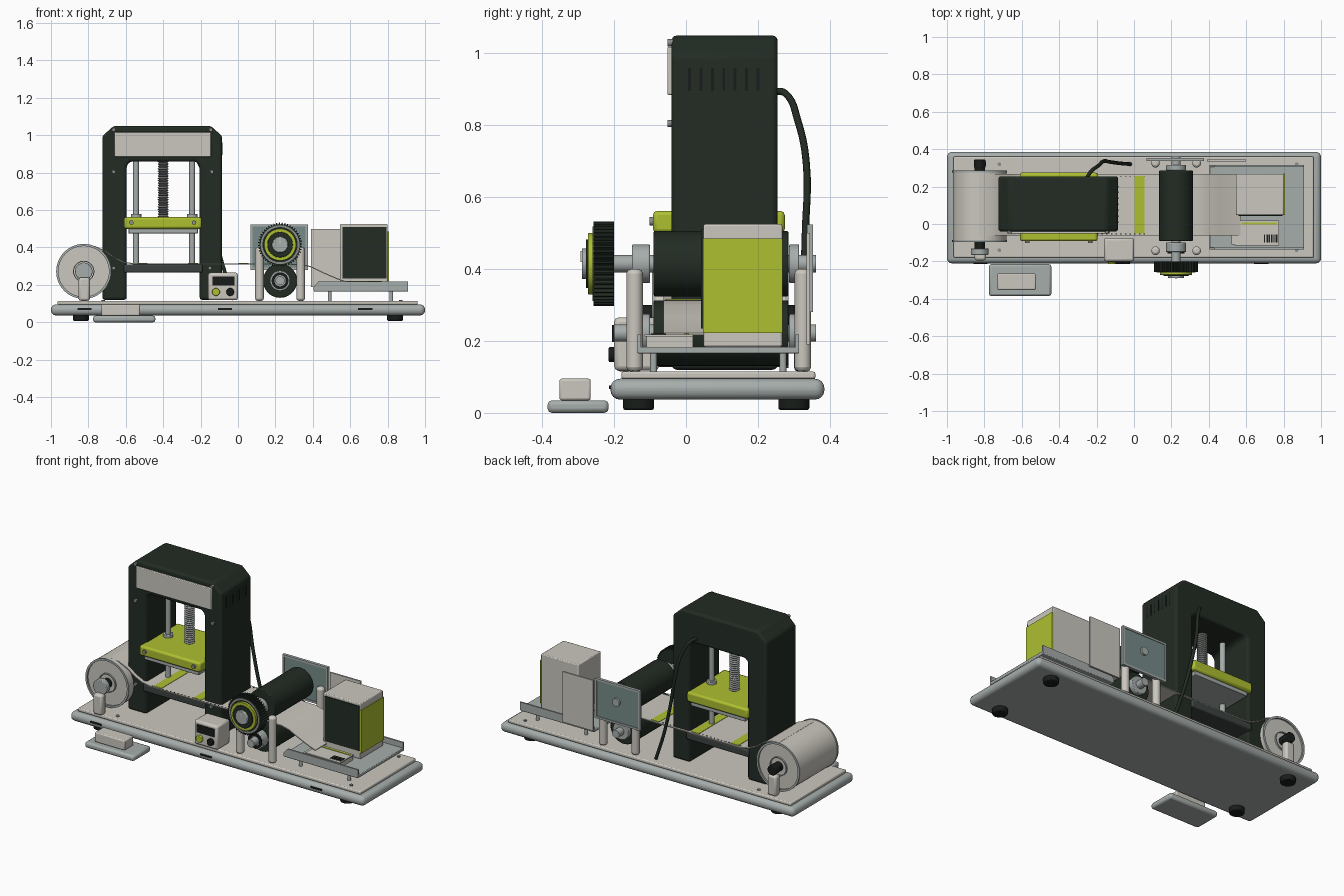
import bpy, bmesh, math
from mathutils import Matrix, Vector

if "Cube" in bpy.data.objects:
    bpy.data.objects.remove(bpy.data.objects["Cube"])

COLORS = {
    "dark_green": (.016, .025, .017), "warm_white": (.60, .575, .52), "cool_grey": (.38, .42, .41),
    "lime": (.42, .52, .03), "teal_grey": (.18, .26, .25), "rubber": (.009, .012, .010),
    "bed_grey": (.045, .055, .05), "steel": (.25, .27, .26),
}
MATS = {}
for n, c in COLORS.items():
    MATS[n] = bpy.data.materials.new(n)
    MATS[n].diffuse_color = (*c, 1)


def finish(name, bm, mat, bevel=0, seg=2):
    bmesh.ops.recalc_face_normals(bm, faces=bm.faces)
    me = bpy.data.meshes.new(name)
    for f in bm.faces:
        f.smooth = True
    bm.to_mesh(me)
    bm.free()
    me.set_sharp_from_angle(angle=math.radians(32))
    me.materials.append(MATS[mat])
    ob = bpy.data.objects.new(name, me)
    bpy.context.collection.objects.link(ob)
    if bevel:
        m = ob.modifiers.new("bevel", "BEVEL")
        m.width, m.segments, m.limit_method = bevel, seg, "ANGLE"
        m.angle_limit = math.radians(40)
    return ob


def box(name, x, y, z, mat, bevel=0, seg=2):
    bm = bmesh.new()
    bmesh.ops.create_cube(bm, size=1)
    for v in bm.verts:
        v.co = [r[0] + (c + .5) * (r[1] - r[0]) for c, r in zip(v.co, (x, y, z))]
    return finish(name, bm, mat, bevel, seg)


def cyl(name, axis, at, span, r, mat, bevel=0, n=32):
    """Cylinder along y or z; at = the two other coordinates."""
    bm = bmesh.new()
    bmesh.ops.create_cone(bm, cap_ends=True, segments=n, radius1=r, radius2=r, depth=span[1] - span[0])
    mid = sum(span) / 2
    if axis == "y":
        bmesh.ops.rotate(bm, verts=bm.verts, matrix=Matrix.Rotation(math.pi / 2, 3, "X"))
        c = (at[0], mid, at[1])
    else:
        c = (at[0], at[1], mid)
    bmesh.ops.translate(bm, verts=bm.verts, vec=c)
    return finish(name, bm, mat, bevel)


def prism(name, pts, y, mat, bevel=0, seg=2):
    """Extrude an xz outline along y."""
    bm = bmesh.new()
    f = bm.faces.new([bm.verts.new((p[0], y[0], p[1])) for p in pts])
    ex = bmesh.ops.extrude_face_region(bm, geom=[f])["geom"]
    bmesh.ops.translate(bm, verts=[v for v in ex if isinstance(v, bmesh.types.BMVert)], vec=(0, y[1] - y[0], 0))
    return finish(name, bm, mat, bevel, seg)


def ring(name, at, y, r0, r1, mat, n=40):
    """Flat-sided ring around a y axis."""
    bm = bmesh.new()
    sec = [(r0, y[0]), (r1, y[0]), (r1, y[1]), (r0, y[1])]
    rows = [[bm.verts.new((at[0] + r * math.cos(a), yy, at[1] + r * math.sin(a))) for r, yy in sec]
            for a in (2 * math.pi * i / n for i in range(n))]
    for i in range(n):
        p, q = rows[i], rows[(i + 1) % n]
        for j in range(4):
            bm.faces.new((p[j], p[(j + 1) % 4], q[(j + 1) % 4], q[j]))
    return finish(name, bm, mat)


# Base, deck, feet and edge slots
box("base", (-1, 1), (-.21, .385), (.037, .095), "cool_grey", .026, 4)
box("deck", (-.965, .96), (-.18, .36), (.094, .115), "warm_white", .006)
for x in (-.84, .84):
    for y in (-.132, .3):
        cyl("foot", "z", (x, y), (.008, .045), .043, "rubber", .006)
for x in (-.82, -.07, .68):
    box("edge_slot", (x - .038, x + .038), (-.214, -.207), (.066, .076), "rubber")
for x in (-.72, .87):
    for y in (-.14, .32):
        cyl("deck_screw", "z", (x, y), (.113, .12), .01, "steel", n=12)

# Foot pedal
box("pedal_plate", (-.775, -.442), (-.385, -.215), (0, .035), "cool_grey", .012)
box("pedal", (-.73, -.525), (-.352, -.265), (.035, .095), "warm_white", .006)

# Press frame: one arch outline
outer = [(-.725, .12), (-.725, .995), (-.665, 1.05), (-.145, 1.05), (-.085, .995), (-.085, .12)]
inner = [(-.205, .12), (-.205, .84), (-.225, .86), (-.575, .86), (-.595, .84), (-.595, .12)]
prism("press_frame", outer + inner, (-.04, .255), "dark_green", .02, 3)
box("press_panel", (-.66, -.145), (-.052, -.035), (.885, 1.018), "warm_white", .004)
for x, z in ((-.665, 1.03), (-.145, 1.03), (-.665, .805), (-.14, .805), (-.665, .29), (-.15, .29)):
    cyl("frame_screw", "y", (x, z), (-.052, -.035), .01, "steel", n=12)
for i in range(7):
    y = .01 + i * .0317
    box("vent_slot", (-.09, -.0835), (y - .004, y + .004), (.895, .96), "rubber")

# Press bed, platen, guide columns and threaded spindle
box("press_bed", (-.61, -.19), (-.055, .27), (.265, .31), "bed_grey", .008)
box("platen", (-.61, -.195), (-.092, .275), (.5, .562), "lime", .012)
box("platen_pad", (-.585, -.215), (-.075, .26), (.475, .5), "cool_grey", .003)
for x in (-.57, -.235):
    cyl("platen_screw", "y", (x, .533), (-.102, -.09), .012, "steel", n=16)
for x in (-.545, -.245):
    cyl("guide_column", "z", (x, .1), (.31, .87), .016, "cool_grey")
    cyl("column_collar", "z", (x, .1), (.56, .58), .028, "cool_grey", .003)
bm = bmesh.new()
turns, n = 24, 20
rows = []
for i in range(turns * 2 + 1):
    r, z = (.022, .03)[i % 2], .56 + i * .305 / (turns * 2)
    rows.append([bm.verts.new((-.4 + r * math.cos(k * 2 * math.pi / n), .1 + r * math.sin(k * 2 * math.pi / n), z)) for k in range(n)])
for p, q in zip(rows, rows[1:]):
    for k in range(n):
        bm.faces.new((p[k], p[(k + 1) % n], q[(k + 1) % n], q[k]))
finish("spindle", bm, "steel")

# Supply roll on two posts
RX, RZ = -.825, .272
cyl("supply_roll", "y", (RX, RZ), (-.085, .275), .144, "warm_white", n=64)
for s, e in ((-.09, -1), (.28, 1)):
    ring("roll_rim", (RX, RZ), (s - .005, s + .005), .135, .147, "cool_grey", 64)
    ring("roll_core", (RX, RZ), (s - .005, s + .005), .052, .057, "cool_grey")
cyl("roll_axle", "y", (RX, RZ), (-.14, .34), .028, "rubber")
cyl("axle_cap_front", "y", (RX, RZ), (-.165, -.13), .047, "cool_grey", .004)
cyl("axle_cap_back", "y", (RX, RZ), (.3, .345), .03, "rubber", .004)
for y in ((-.195, -.15), (.3, .345)):
    box("roll_post", (-.852, -.792), y, (.115, .24), "warm_white", .012)

# Sheet running from roll through press and nip to the tray
path = [(-.825, .417), (-.765, .408), (-.71, .384), (-.66, .348), (-.61, .324), (-.55, .314), (.22, .314),
        (.34, .312), (.39, .3), (.46, .266), (.53, .236), (.57, .222)]
prism("sheet", path + [(x, z - .006) for x, z in reversed(path)], (-.062, .267), "warm_white")
for x in (-.51, -.24, .03):
    box("sheet_stripe", (x - .027, x + .027), (-.052, .257), (.313, .3165), "lime")
for y in (-.057, .25):
    for i in range(26):
        x = -.57 + i * .025
        box("perforation", (x - .004, x + .004), (y, y + .005), (.313, .3155), "rubber")

# Nip rollers
NX = .225
for z, label in ((.415, "upper"), (.222, "lower")):
    cyl(label + "_roller", "y", (NX, z), (-.09, .285), .091, "dark_green", .004, 48)
    cyl(label + "_shaft", "y", (NX, z), (-.2, .362), .024, "cool_grey")
    for y in ((-.15, -.1), (.287, .315)):
        cyl(label + "_collar", "y", (NX, z), y, .054, "cool_grey", .004)
ring("lower_collar_ring", (NX, .222), (-.158, -.148), .03, .045, "rubber")

# Knurled handwheel
teeth = 48
pts = []
for i in range(teeth * 4):
    a, r = 2 * math.pi * (i + .5) / (teeth * 4), (.118 if i % 4 < 2 else .108)
    pts.append((NX + r * math.cos(a), .415 + r * math.sin(a)))
prism("handwheel", pts, (-.257, -.2), "dark_green")
ring("handwheel_rim", (NX, .415), (-.26, -.255), .094, .104, "steel", 48)
cyl("handwheel_band", "y", (NX, .415), (-.272, -.255), .086, "lime", .002, 48)
cyl("handwheel_face", "y", (NX, .415), (-.278, -.27), .068, "dark_green", .002, 48)
cyl("handwheel_cap", "y", (NX, .415), (-.29, -.275), .043, "cool_grey", .004)
box("handwheel_mark", (NX - .003, NX + .003), (-.293, -.289), (.42, .45), "warm_white")

# Roller posts and back plate
for x in (.115, .335):
    for y in (-.143, .325):
        cyl("roller_post", "z", (x, y), (.115, .4), .023, "warm_white", .012, 20)
box("back_plate", (.07, .37), (.34, .35), (.285, .52), "teal_grey")
for x in ((.066, .078), (.362, .374)):
    box("plate_frame_side", x, (.336, .354), (.28, .524), "cool_grey")
for z in ((.28, .292), (.512, .524)):
    box("plate_frame_bar", (.066, .374), (.336, .354), z, "cool_grey")
box("side_guard", (.39, .6), (.335, .345), (.19, .5), "warm_white")

# Control box
box("control_box", (-.16, 0), (-.2, -.075), (.118, .265), "warm_white", .012)
box("display", (-.137, -.02), (-.206, -.198), (.197, .245), "rubber")
for x, m in ((-.118, "lime"), (-.042, "rubber")):
    cyl("button", "y", (x, .162), (-.215, -.198), .021, m, .003, 24)

# Output tray with lips and legs
box("tray", (.405, .91), (-.135, .315), (.165, .184), "cool_grey", .004)
for y in ((-.135, -.125), (.305, .315)):
    prism("tray_lip", [(.405, .17), (.91, .17), (.91, .218), (.43, .218), (.405, .19)], y, "cool_grey")
for x in (.49, .82):
    for y in (-.09, .27):
        cyl("tray_leg", "z", (x, y), (.113, .167), .01, "cool_grey", n=16)

# Finished sheet with stripe and bar marks
box("label_sheet", (.54, .775), (-.115, .02), (.212, .218), "warm_white")
box("label_sheet_low", (.52, .77), (-.11, .02), (.184, .212), "warm_white")
box("label_stripe", (.575, .765), (-.004, .008), (.2175, .221), "lime")
for i in range(6):
    x = .695 + i * .0125
    box("bar_mark", (x, x + (.009 if i % 2 else .006)), (-.098, -.056), (.2175, .221), "rubber")

# Stacker cabinet
box("cabinet", (.545, .8), (.048, .268), (.184, .525), "warm_white", .005)
box("cabinet_front", (.56, .793), (.042, .049), (.235, .51), "dark_green")
box("cabinet_side", (.798, .806), (.047, .269), (.222, .485), "lime")

# Power cable
cu = bpy.data.curves.new("power_cable", "CURVE")
cu.dimensions = "3D"
cu.bevel_depth, cu.bevel_resolution, cu.resolution_u = .01, 2, 6
co = [(-.25, .25, .895), (-.235, .275, .89), (-.19, .312, .81), (-.165, .335, .69), (-.13, .332, .5), (-.08, .325, .3), (-.02, .32, .12)]
sp = cu.splines.new("BEZIER")
sp.bezier_points.add(len(co) - 1)
for p, c in zip(sp.bezier_points, co):
    p.co = Vector(c)
    p.handle_left_type = p.handle_right_type = "AUTO"
cu.use_fill_caps = True
cu.materials.append(MATS["dark_green"])
bpy.context.collection.objects.link(bpy.data.objects.new("power_cable", cu))

for m in bpy.data.materials:
    if m.users and not m.is_grease_pencil:
        m.use_nodes = True
        m.node_tree.nodes["Principled BSDF"].inputs["Base Color"].default_value = m.diffuse_color
